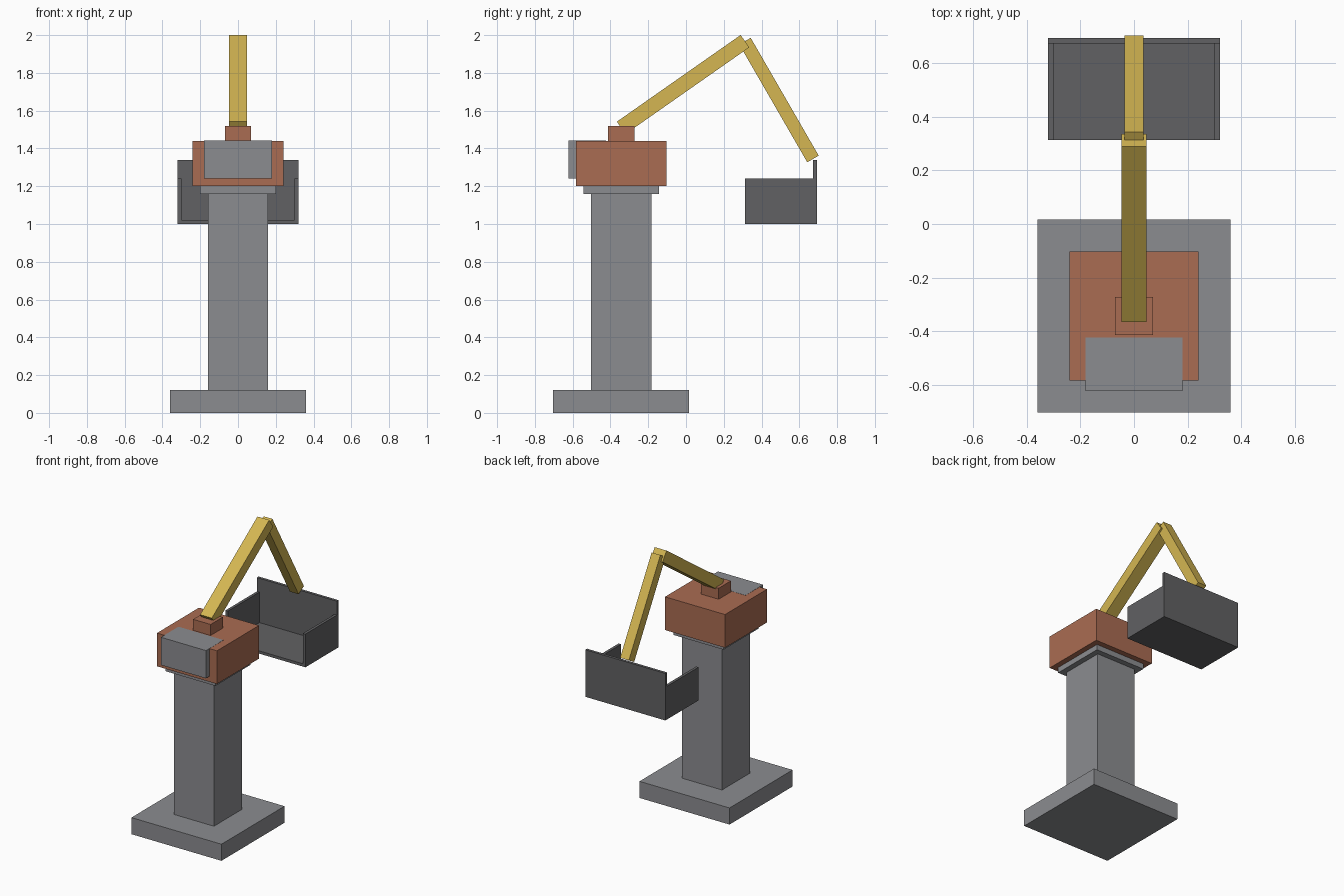
import bpy
import math

if "Cube" in bpy.data.objects:
    bpy.data.objects.remove(bpy.data.objects["Cube"])


def material(name, rgb):
    m = bpy.data.materials.new(name)
    m.diffuse_color = (*rgb, 1.0)
    m.use_nodes = True
    m.node_tree.nodes["Principled BSDF"].inputs["Base Color"].default_value = m.diffuse_color
    return m


GREY = material("concrete_grey", (0.26, 0.265, 0.28))
RUST = material("rust_orange", (0.40, 0.15, 0.085))
YELLOW = material("machine_yellow", (0.66, 0.47, 0.085))
DARK = material("dark_steel", (0.12, 0.12, 0.125))

CY = -0.343  # y of the column axis


def box(name, mat, xs, ys, zs):
    """Axis-aligned box from its ranges on each axis."""
    ranges = (xs, ys, zs)
    bpy.ops.mesh.primitive_cube_add(size=1, location=[(a + b) / 2 for a, b in ranges])
    ob = bpy.context.object
    ob.name = name
    ob.scale = [b - a for a, b in ranges]
    ob.data.materials.append(mat)
    return ob


def block(name, mat, half, z0, z1):
    """Square block centred on the column axis."""
    return box(name, mat, (-half, half), (CY - half, CY + half), (z0, z1))


def beam(name, mat, start, angle, length, width, depth):
    """Straight beam in the yz plane; returns its far end (y, z)."""
    a = math.radians(angle)
    dy, dz = math.cos(a) * length, math.sin(a) * length
    bpy.ops.mesh.primitive_cube_add(
        size=1, location=(0, start[0] + dy / 2, start[1] + dz / 2), rotation=(a, 0, 0))
    ob = bpy.context.object
    ob.name = name
    ob.scale = (width, length, depth)
    ob.data.materials.append(mat)
    return start[0] + dy, start[1] + dz


# Pedestal
block("base_slab", GREY, 0.36, 0.0, 0.12)
block("column", GREY, 0.16, 0.12, 1.16)
block("turntable", GREY, 0.20, 1.16, 1.20)

# Rotating house with rear counterweight and boom mount
block("house", RUST, 0.24, 1.20, 1.44)
box("counterweight", GREY, (-0.18, 0.18), (CY - 0.28, CY - 0.08), (1.24, 1.441))
block("boom_mount", RUST, 0.07, 1.44, 1.52)

# Two-part arm
elbow = beam("boom", YELLOW, (CY, 1.509), 35, 0.80, 0.094, 0.08)
beam("stick", YELLOW, elbow, -60, 0.72, 0.07, 0.07)

# Open-fronted bucket
Y0, Y1, T = 0.313, 0.693, 0.02
box("bucket_floor", DARK, (-0.32, 0.32), (Y0, Y1), (1.0, 1.0 + T))
box("bucket_back", DARK, (-0.32, 0.32), (Y1 - T, Y1), (1.0 + T, 1.34))
for side, name in ((-1, "bucket_side_left"), (1, "bucket_side_right")):
    xs = sorted((side * 0.30, side * 0.32))
    box(name, DARK, xs, (Y0, Y1 - T), (1.0 + T, 1.24))
